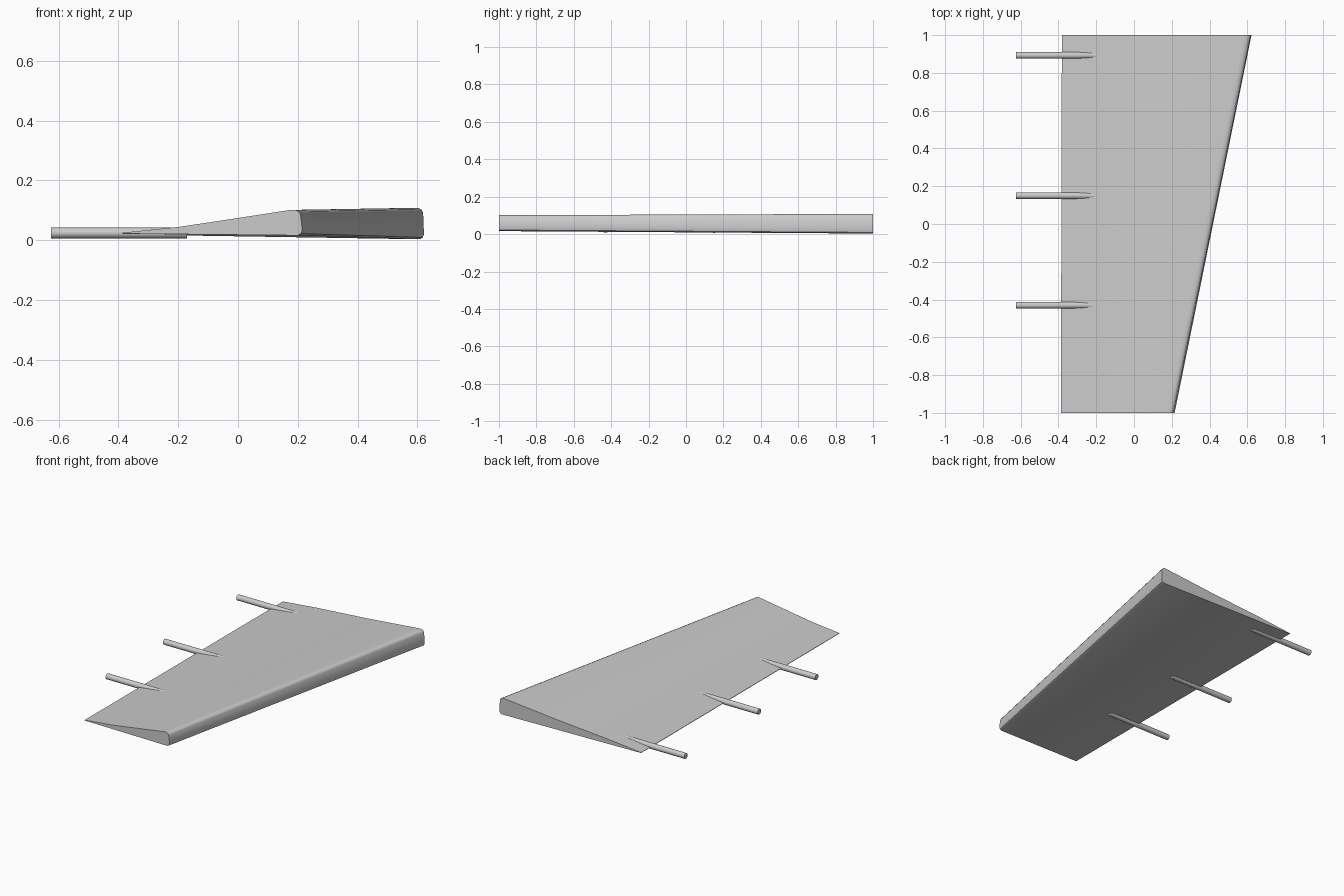
import bpy, bmesh, math
from mathutils import Matrix

cube = bpy.data.objects.get("Cube")
if cube:
    bpy.data.objects.remove(cube, do_unlink=True)

grey = bpy.data.materials.new("plain_grey")
grey.use_nodes = True
grey.diffuse_color = (0.6, 0.6, 0.6, 1)
grey.node_tree.nodes["Principled BSDF"].inputs["Base Color"].default_value = (0.6, 0.6, 0.6, 1)


def add_object(name, bm, angle):
    bmesh.ops.recalc_face_normals(bm, faces=bm.faces)
    mesh = bpy.data.meshes.new(name)
    bm.to_mesh(mesh)
    bm.free()
    mesh.materials.append(grey)
    obj = bpy.data.objects.new(name, mesh)
    bpy.context.collection.objects.link(obj)
    bpy.ops.object.select_all(action="DESELECT")
    obj.select_set(True)
    bpy.context.view_layer.objects.active = obj
    bpy.ops.object.shade_smooth_by_angle(angle=math.radians(angle))
    return obj


# Wing panel: two matching end sections (x, z) joined by a skin
narrow_end = [(-0.387, 0.025), (-0.2, 0.044), (0.0, 0.074), (0.175, 0.101),
              (0.192, 0.101), (0.203, 0.096), (0.209, 0.086), (0.215, 0.035),
              (0.211, 0.022), (0.2, 0.016), (-0.387, 0.022)]
wide_end = [(-0.382, 0.022), (-0.14, 0.046), (0.2, 0.072), (0.585, 0.108),
            (0.602, 0.108), (0.613, 0.103), (0.619, 0.093), (0.622, 0.02),
            (0.618, 0.009), (0.607, 0.003), (-0.382, 0.019)]

bm = bmesh.new()
rings = [[bm.verts.new((x, y, z)) for x, z in section]
         for section, y in ((narrow_end, -1), (wide_end, 1))]
count = len(narrow_end)
for i in range(count):
    j = (i + 1) % count
    bm.faces.new((rings[0][i], rings[0][j], rings[1][j], rings[1][i]))
for ring in rings:
    bm.faces.new(ring)
add_object("wing_panel", bm, 40)

# Hinge rods: run from behind the thin edge into the panel
rod_start, rod_end, rod_radius = -0.625, -0.17, 0.018
for name, y in (("front_rod", -0.43), ("middle_rod", 0.15), ("back_rod", 0.893)):
    bm = bmesh.new()
    place = Matrix.Translation(((rod_start + rod_end) / 2, y, 0.024))
    bmesh.ops.create_cone(bm, cap_ends=True, segments=16, radius1=rod_radius,
                          radius2=rod_radius, depth=rod_end - rod_start,
                          matrix=place @ Matrix.Rotation(math.pi / 2, 4, "Y"))
    add_object(name, bm, 40)
